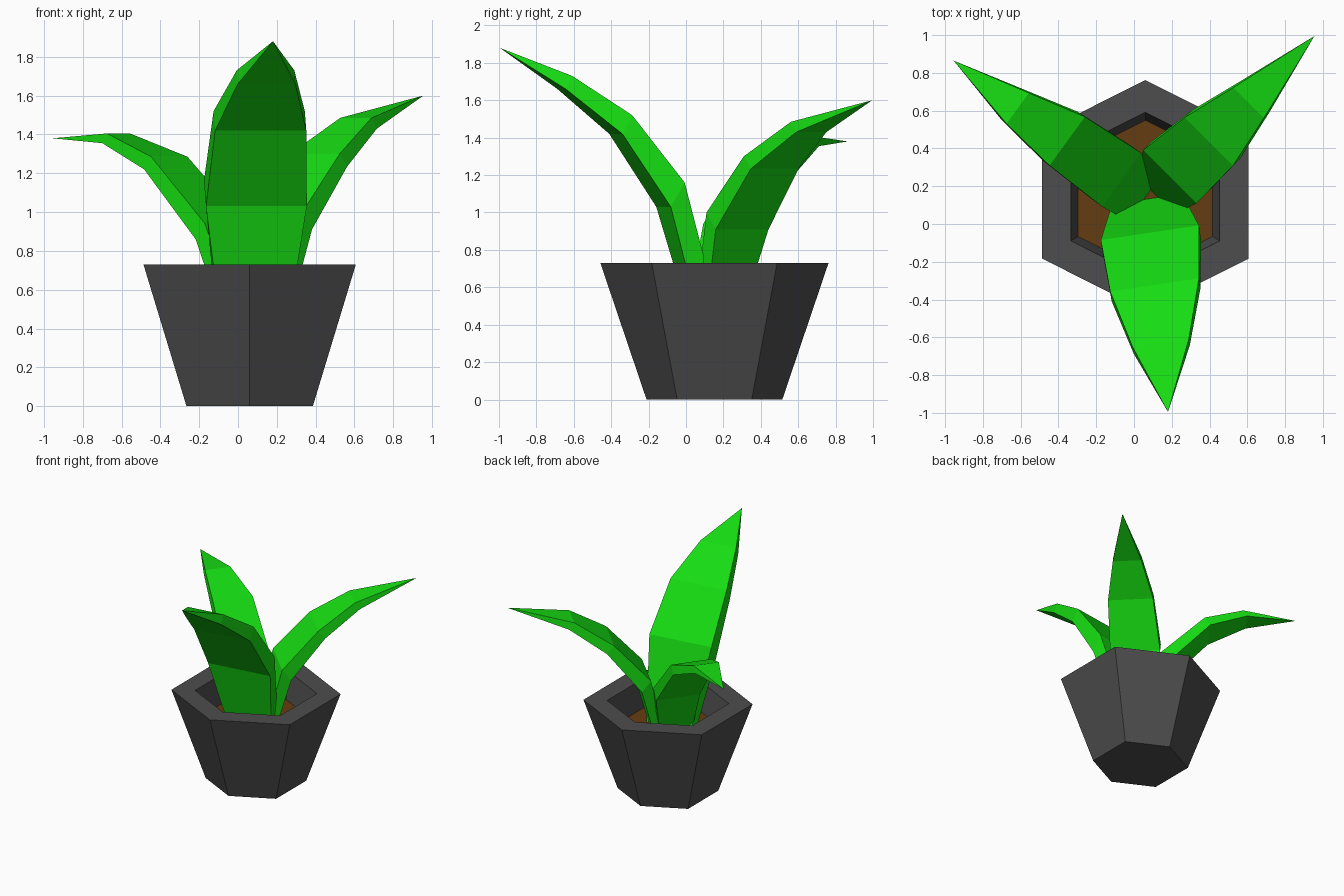
import bpy, bmesh, math
from mathutils import Vector

if "Cube" in bpy.data.objects:
    bpy.data.objects.remove(bpy.data.objects["Cube"])


def material(name, rgb):
    m = bpy.data.materials.new(name)
    m.diffuse_color = (*rgb, 1)
    m.use_nodes = True
    m.node_tree.nodes["Principled BSDF"].inputs["Base Color"].default_value = m.diffuse_color
    return m


def loft(name, rings, mat, cap_start=True, tip=None, cap_end=False):
    """Skin a list of equal-length rings, optionally closing to a cap or a tip."""
    bm = bmesh.new()
    vs = [[bm.verts.new(p) for p in r] for r in rings]
    n = len(vs[0])
    for a, b in zip(vs, vs[1:]):
        for i in range(n):
            j = (i + 1) % n
            bm.faces.new((a[i], a[j], b[j], b[i]))
    if cap_start:
        bm.faces.new(vs[0][::-1])
    if cap_end:
        bm.faces.new(vs[-1])
    if tip:
        t = bm.verts.new(tip)
        for i in range(n):
            bm.faces.new((vs[-1][i], vs[-1][(i + 1) % n], t))
    bmesh.ops.recalc_face_normals(bm, faces=bm.faces[:])
    me = bpy.data.meshes.new(name)
    bm.to_mesh(me)
    bm.free()
    me.materials.append(mat)
    ob = bpy.data.objects.new(name, me)
    bpy.context.collection.objects.link(ob)
    return ob


grey = material("pot_grey", (0.075, 0.075, 0.075))
brown = material("soil_brown", (0.13, 0.045, 0.006))
green = material("leaf_green", (0.008, 0.72, 0.006))


def hexagon(scale, z):
    pts = [(0, 0.61), (-0.547, 0.335), (-0.547, -0.335),
           (0, -0.61), (0.547, -0.335), (0.547, 0.335)]
    return [(0.06 + x * scale, 0.152 + y * scale, z) for x, y in pts]


# Hexagonal pot with a thick rim and hollow inside
loft("pot", [hexagon(0.595, 0), hexagon(1, 0.73),
             hexagon(0.72, 0.73), hexagon(0.65, 0.51)], grey, cap_end=True)

# Soil filling the pot
loft("soil", [hexagon(0.63, 0.49), hexagon(0.653, 0.515)], brown, cap_end=True)

# Leaves: box-section blades tapering to a point
WIDTHS = (0.37, 0.525, 0.475, 0.30)


def leaf(name, heading, scale, path, thickness, tip):
    """path: underside centres; thickness: (back, up) offset to the upper side."""
    a = math.radians(heading)
    ahead = Vector((math.cos(a), math.sin(a), 0))
    side = Vector((-ahead.y, ahead.x, 0))
    rings = []
    for w, c, (back, up) in zip(WIDTHS, path, thickness):
        c = Vector(c)
        s = side * (w * scale / 2)
        o = Vector((0, 0, up)) - ahead * back
        rings.append([c - s, c + s, c + s + o, c - s + o])
    return loft(name, rings, green, tip=tip)


leaf("front_leaf", -81.5, 1.0,
     [(0.085, 0.03, 0.49), (0.095, -0.12, 1.03), (0.117, -0.375, 1.42), (0.147, -0.665, 1.66)],
     [(0.11, 0), (0.075, 0.13), (0.053, 0.10), (0.035, 0.07)], (0.18, -0.995, 1.88))
leaf("back_right_leaf", 45, 0.76,
     [(0.17, 0.21, 0.49), (0.24, 0.30, 0.91), (0.435, 0.475, 1.235), (0.635, 0.67, 1.43)],
     [(0.085, 0), (0.07, 0.09), (0.055, 0.065), (0.04, 0.055)], (0.955, 0.995, 1.60))
leaf("back_left_leaf", 144, 0.67,
     [(-0.02, 0.16, 0.49), (-0.115, 0.27, 0.86), (-0.39, 0.465, 1.22), (-0.64, 0.63, 1.355)],
     [(0.085, 0), (0.06, 0.08), (0.045, 0.065), (0.03, 0.05)], (-0.955, 0.865, 1.38))
